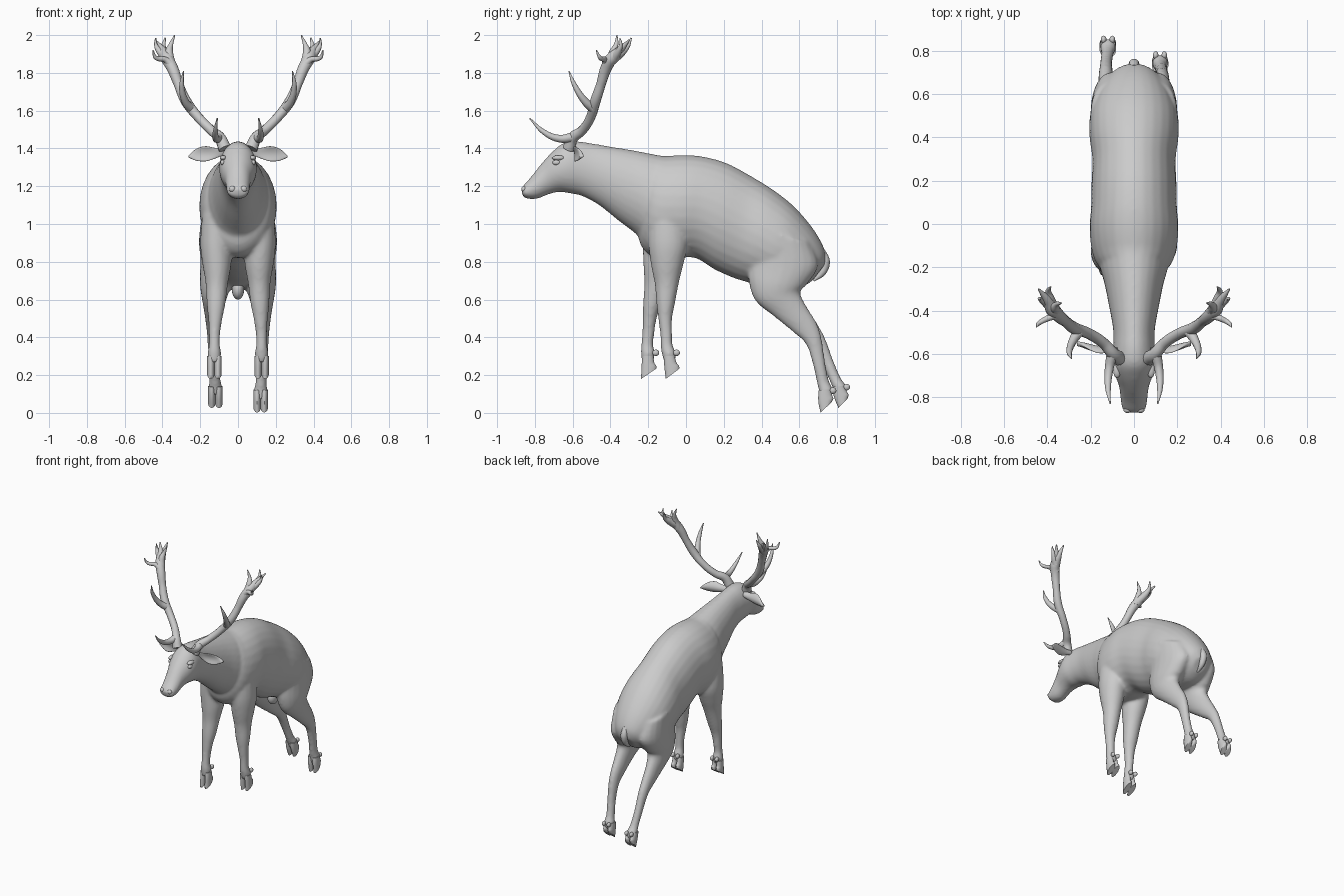
import bpy, bmesh, math
from mathutils import Vector, Matrix


def finish(name, bm):
    bmesh.ops.recalc_face_normals(bm, faces=bm.faces[:])
    me = bpy.data.meshes.new(name)
    bm.to_mesh(me)
    bm.free()
    for p in me.polygons:
        p.use_smooth = True
    ob = bpy.data.objects.new(name, me)
    bpy.context.collection.objects.link(ob)
    return ob


def catmull(a, b, c, d, t):
    return 0.5 * (2 * b + (c - a) * t + (2 * a - 5 * b + 4 * c - d) * t * t
                  + (3 * b - a - 3 * c + d) * t ** 3)


def loft(bm, rings, n=28, sub=4):
    """Skin through elliptical rings (centre, half axis u, half axis v)."""
    dense = []
    last = len(rings) - 1
    for i in range(last):
        q = [rings[max(0, min(last, i + k))] for k in (-1, 0, 1, 2)]
        for s in range(sub):
            dense.append([catmull(*(r[k] for r in q), s / sub) for k in range(3)])
    dense.append(rings[-1])
    loops = [[bm.verts.new(c + u * math.cos(2 * math.pi * j / n) + v * math.sin(2 * math.pi * j / n))
              for j in range(n)] for c, u, v in dense]
    for a, b in zip(loops, loops[1:]):
        for j in range(n):
            bm.faces.new((a[j], a[(j + 1) % n], b[(j + 1) % n], b[j]))
    bm.faces.new(loops[0])
    bm.faces.new(loops[-1])


def side(sections, sx=1, warp=lambda y, z: (y, z)):
    """Rings from side-view edge points: (ya, za, yb, zb, x, half width)."""
    out = []
    for ya, za, yb, zb, x, w in sections:
        a, b = Vector((sx * x, *warp(ya, za))), Vector((sx * x, *warp(yb, zb)))
        out.append(((a + b) / 2, (a - b) / 2, Vector((w, 0, 0))))
    return out


def ball(name, centre, size):
    bm = bmesh.new()
    bmesh.ops.create_uvsphere(bm, u_segments=20, v_segments=12, radius=1,
                              matrix=Matrix.LocRotScale(Vector(centre), None, Vector(size)))
    return finish(name, bm)


def tubes(name, paths, sx=1):
    """Tapered branches through points (x, y, z, radius)."""
    cu = bpy.data.curves.new(name, 'CURVE')
    cu.dimensions, cu.bevel_depth, cu.bevel_resolution = '3D', 1, 4
    cu.use_fill_caps, cu.resolution_u = True, 8
    for path in paths:
        sp = cu.splines.new('BEZIER')
        sp.bezier_points.add(len(path) - 1)
        for p, (x, y, z, r) in zip(sp.bezier_points, path):
            p.co, p.radius = (sx * x, y, z), r
            p.handle_left_type = p.handle_right_type = 'AUTO'
    tmp = bpy.data.objects.new(name + "_curve", cu)
    bpy.context.collection.objects.link(tmp)
    dg = bpy.context.evaluated_depsgraph_get()
    bm = bmesh.new()
    me = bpy.data.meshes.new_from_object(tmp.evaluated_get(dg))
    bm.from_mesh(me)
    bpy.data.objects.remove(tmp)
    return finish(name, bm)


# Side-view profiles
torso = [(-.22, 1.22, -.26, .98, 0, .06), (-.17, 1.35, -.24, .89, 0, .15),
         (-.10, 1.36, -.18, .83, 0, .19), (0, 1.365, -.05, .82, 0, .205),
         (.10, 1.355, .05, .82, 0, .198), (.22, 1.32, .15, .76, 0, .196),
         (.35, 1.25, .25, .715, 0, .192), (.47, 1.175, .33, .69, 0, .205),
         (.58, 1.085, .42, .66, 0, .203), (.68, .965, .50, .65, 0, .17),
         (.735, .86, .60, .66, 0, .115), (.738, .79, .67, .70, 0, .05)]
neck_head = [(-.872, 1.185, -.865, 1.15, 0, .035), (-.86, 1.205, -.845, 1.135, 0, .055),
             (-.82, 1.25, -.79, 1.133, 0, .062), (-.765, 1.32, -.725, 1.158, 0, .07),
             (-.71, 1.38, -.67, 1.17, 0, .09), (-.65, 1.428, -.62, 1.163, 0, .10),
             (-.58, 1.438, -.55, 1.148, 0, .095), (-.50, 1.427, -.46, 1.10, 0, .097),
             (-.40, 1.41, -.36, 1.02, 0, .115), (-.28, 1.39, -.28, .96, 0, .135),
             (-.15, 1.365, -.20, .90, 0, .16), (-.03, 1.345, -.05, .90, 0, .15)]
fore_leg = [(-.20, 1.05, 0, 1.05, .10, .09), (-.20, .90, .01, .90, .115, .085),
            (-.185, .78, -.01, .80, .112, .077), (-.165, .68, -.035, .70, .112, .06),
            (-.157, .58, -.058, .58, .116, .05), (-.147, .50, -.073, .50, .12, .038),
            (-.137, .42, -.073, .42, .124, .03), (-.134, .36, -.07, .36, .125, .029),
            (-.13, .32, -.055, .32, .125, .036), (-.115, .265, -.055, .275, .125, .032)]
hind_leg = [(.36, .98, .66, .90, .10, .10), (.33, .78, .70, .78, .11, .09),
            (.335, .68, .64, .68, .118, .083), (.37, .59, .605, .64, .125, .068),
            (.46, .515, .635, .57, .13, .05), (.57, .425, .69, .48, .13, .038),
            (.637, .36, .717, .40, .13, .032), (.673, .25, .737, .27, .128, .028),
            (.693, .16, .757, .17, .122, .029), (.705, .11, .78, .12, .12, .037),
            (.71, .07, .77, .08, .12, .032)]
fore_claw = [(-.118, .30, -.06, .30), (-.116, .26, -.05, .265),
             (-.112, .22, -.038, .25), (-.107, .18, -.034, .235)]
hind_claw = [(.703, .12, .765, .125), (.70, .085, .775, .09),
             (.702, .05, .78, .075), (.712, .002, .77, .055)]


# The left legs stand in a different stride from the right ones
def same(y, z):
    return y, z


def fore_stride(y, z):
    return y - .03 - .15 * max(0, .85 - z), z


def hind_stride(y, z):
    k = max(0, .48 - z)
    return y + .2 * k, z + .05 * k


legs = [("front_right", 1, fore_leg, fore_claw, (-.05, .318), same),
        ("front_left", -1, fore_leg, fore_claw, (-.05, .318), fore_stride),
        ("hind_right", 1, hind_leg, hind_claw, (.778, .118), same),
        ("hind_left", -1, hind_leg, hind_claw, (.778, .118), hind_stride)]

# Body: torso, neck, head and legs fused into one smooth skin
bm = bmesh.new()
loft(bm, side(torso))
loft(bm, side(neck_head))
for _, sx, leg, _, _, warp in legs:
    loft(bm, side(leg, sx, warp), n=20)
body = finish("body", bm)
rm = body.modifiers.new("fuse", 'REMESH')
rm.mode, rm.voxel_size, rm.use_smooth_shade = 'VOXEL', .01, True
sm = body.modifiers.new("soften", 'SMOOTH')
sm.factor, sm.iterations = .5, 8

# Cloven hooves and dewclaws
for name, sx, leg, claw, dew, warp in legs:
    cx = leg[-1][4]
    bm = bmesh.new()
    for o in (-.019, .019):
        loft(bm, side([(*c, cx + o, .0195) for c in claw], sx, warp), n=14)
    hoof = finish(name + "_hoof", bm)
    hoof.data.set_sharp_from_angle(angle=math.radians(50))
    for k, o in enumerate((-.02, .02)):
        ball(f"{name}_dewclaw_{k + 1}", (sx * (cx + o), *warp(*dew)), (.013, .018, .017))

# Antlers: beam, brow tine, middle tine and palmate crown
antler = [
    [(.07, -.62, 1.40, .034), (.095, -.60, 1.455, .03), (.14, -.55, 1.495, .025),
     (.21, -.505, 1.565, .025), (.275, -.48, 1.65, .028), (.315, -.45, 1.74, .025),
     (.345, -.425, 1.82, .03), (.375, -.395, 1.875, .033), (.40, -.35, 1.92, .022),
     (.44, -.30, 1.975, .004)],
    [(.10, -.595, 1.46, .026), (.115, -.67, 1.452, .02), (.12, -.75, 1.485, .014), (.11, -.828, 1.56, .003)],
    [(.25, -.49, 1.61, .026), (.28, -.535, 1.65, .02), (.298, -.59, 1.735, .013), (.288, -.62, 1.81, .003)],
    [(.35, -.42, 1.84, .026), (.385, -.43, 1.87, .015), (.435, -.455, 1.88, .011), (.45, -.475, 1.92, .003)],
    [(.355, -.41, 1.84, .028), (.365, -.385, 1.91, .022), (.355, -.37, 1.95, .012), (.335, -.365, 2.0, .003)],
    [(.37, -.39, 1.87, .028), (.39, -.34, 1.91, .022), (.395, -.31, 1.94, .013), (.385, -.29, 1.985, .004)],
    [(.38, -.38, 1.88, .028), (.42, -.355, 1.92, .016), (.435, -.345, 1.95, .009), (.435, -.35, 1.985, .003)]]

# Ears: cupped leaves (x, z, y, half height)
ear = [(.075, 1.385, -.58, .02), (.12, 1.375, -.58, .028), (.17, 1.372, -.572, .04),
       (.22, 1.367, -.56, .032), (.262, 1.357, -.55, .005)]

for label, sx in (("right", 1), ("left", -1)):
    tubes("antler_" + label, antler, sx)
    bm = bmesh.new()
    loft(bm, [(Vector((sx * x, y, z)), Vector((0, 0, h)), Vector((0, .011, 0))) for x, z, y, h in ear], n=20)
    for v in bm.verts:
        v.co.y -= 12 * (v.co.z - 1.37) ** 2
    finish("ear_" + label, bm)
    ball("eye_" + label, (sx * .081, -.685, 1.325), (.013, .022, .014))
    ball("brow_" + label, (sx * .078, -.675, 1.35), (.018, .034, .014))
    ball("nostril_" + label, (sx * .03, -.858, 1.185), (.018, .014, .016))

# Tail and underside
tubes("tail", [[(0, .715, .86, .02), (0, .737, .80, .025), (0, .722, .745, .02), (0, .675, .70, .006)]])
ball("underside_sheath", (0, .42, .655), (.033, .05, .055))
